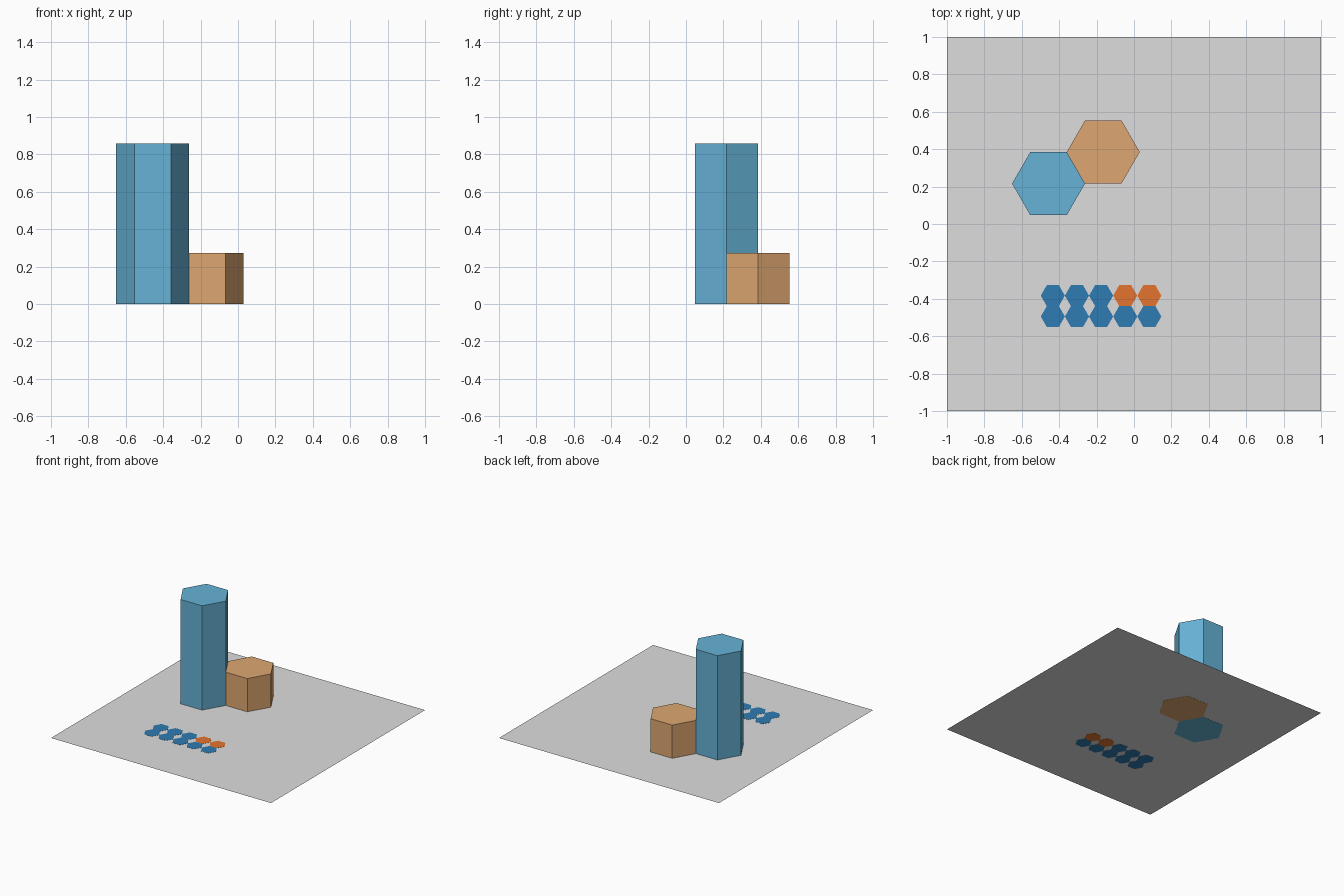
import bpy, bmesh, math

if "Cube" in bpy.data.objects:
    bpy.data.objects.remove(bpy.data.objects["Cube"])


def material(name, rgb):
    """Flat colour from sRGB 0-255 values."""
    m = bpy.data.materials.new(name)
    lin = [(c / 255 / 12.92) if c < 10 else ((c / 255 + 0.055) / 1.055) ** 2.4 for c in rgb]
    m.diffuse_color = (*lin, 1)
    m.use_nodes = True
    m.node_tree.nodes["Principled BSDF"].inputs["Base Color"].default_value = m.diffuse_color
    return m


def finish(name, bm, mats):
    bmesh.ops.recalc_face_normals(bm, faces=bm.faces)
    me = bpy.data.meshes.new(name)
    bm.to_mesh(me)
    bm.free()
    for m in mats:
        me.materials.append(m)
    ob = bpy.data.objects.new(name, me)
    bpy.context.collection.objects.link(ob)
    return ob


def add_hex(bm, x, y, r, z0, z1, mat=0):
    """Flat-topped hexagonal prism with its points along x."""
    ring = [(x + r * math.cos(math.radians(60 * i)),
             y + r * math.sin(math.radians(60 * i))) for i in range(6)]
    low = [bm.verts.new((px, py, z0)) for px, py in ring]
    high = [bm.verts.new((px, py, z1)) for px, py in ring]
    faces = [bm.faces.new(low[::-1]), bm.faces.new(high)]
    for i in range(6):
        j = (i + 1) % 6
        faces.append(bm.faces.new((low[i], low[j], high[j], high[i])))
    for f in faces:
        f.material_index = mat


grey = material("light grey", (222, 222, 222))
light_blue = material("light blue", (102, 178, 214))
tan = material("tan", (222, 167, 113))
blue = material("deep blue", (47, 123, 178))
orange = material("orange", (228, 116, 48))

EPS = 0.001

# ground sheet
bm = bmesh.new()
bm.faces.new([bm.verts.new(p) for p in ((-1, -1, 0), (1, -1, 0), (1, 1, 0), (-1, 1, 0))])
finish("base_sheet", bm, [grey])

# two neighbouring hexagonal columns
R = 0.195
cx, cy = -0.457, 0.216
for name, x, y, h, mat in (
        ("tall_column", cx, cy, 0.857, light_blue),
        ("short_column", cx + 1.5 * R, cy + R * math.sqrt(3) / 2, 0.273, tan)):
    bm = bmesh.new()
    add_hex(bm, x, y, R, -EPS, h)
    finish(name, bm, [mat])

# small hexagon tiles: two rows of five, the last two of the back row orange
r = 0.0645
bm = bmesh.new()
for row in range(2):
    for col in range(5):
        add_hex(bm, -0.434 + col * 2 * r, -0.383 - row * r * math.sqrt(3), r,
                -EPS, EPS, 1 if row == 0 and col >= 3 else 0)
finish("hexagon_tiles", bm, [blue, orange])
